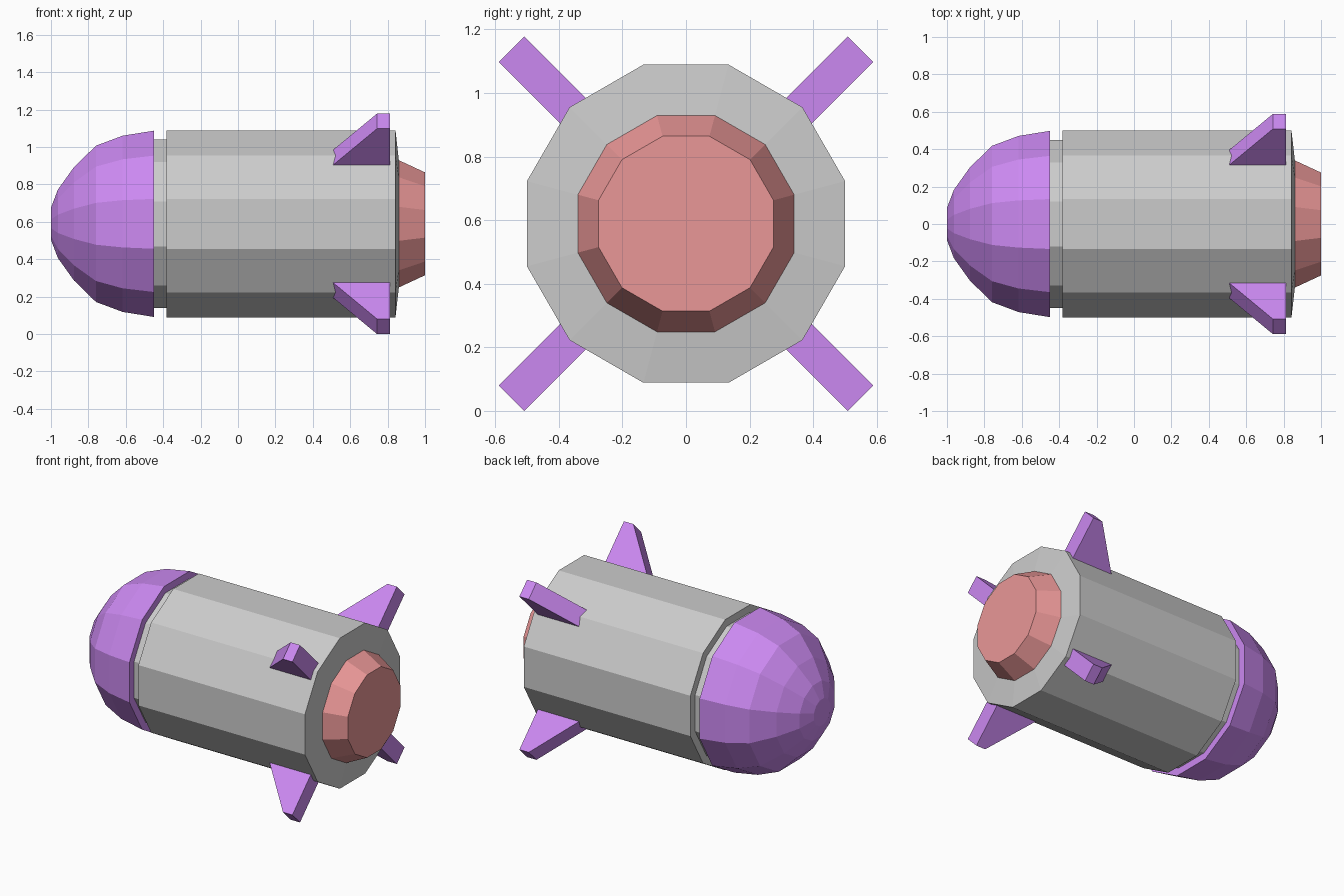
import bpy, bmesh
from math import sin, cos, pi, radians
from mathutils import Matrix, Vector

if "Cube" in bpy.data.objects:
    bpy.data.objects.remove(bpy.data.objects["Cube"])

SIDES = 12
CENTRE_Z = 0.589


def material(name, rgb):
    mat = bpy.data.materials.new(name)
    mat.diffuse_color = (*rgb, 1)
    mat.use_nodes = True
    mat.node_tree.nodes["Principled BSDF"].inputs["Base Color"].default_value = mat.diffuse_color
    return mat


def finish(bm, name, mat):
    bmesh.ops.recalc_face_normals(bm, faces=bm.faces)
    mesh = bpy.data.meshes.new(name)
    bm.to_mesh(mesh)
    bm.free()
    if mat:
        mesh.materials.append(mat)
    obj = bpy.data.objects.new(name, mesh)
    obj.location.z = CENTRE_Z
    bpy.context.collection.objects.link(obj)
    return obj


def lathe(name, profile, mat=None):
    """Twelve-sided solid along x from (x, flat-to-centre radius) pairs."""
    bm = bmesh.new()
    rings = []
    for x, apothem in profile:
        r = apothem / cos(pi / SIDES)
        angles = [2 * pi * (i + 0.5) / SIDES for i in range(SIDES)]
        rings.append([bm.verts.new((x, r * cos(a), r * sin(a))) for a in angles])
    for a, b in zip(rings, rings[1:]):
        for i in range(SIDES):
            j = (i + 1) % SIDES
            bm.faces.new((a[i], a[j], b[j], b[i]))
    bm.faces.new(rings[0])
    bm.faces.new(rings[-1])
    return finish(bm, name, mat)


def fin(name, angle, mat):
    """Flat plate with a swept leading edge, turned about the x axis."""
    bm = bmesh.new()
    outline = [(0.464, 0.45), (0.743, 0.776), (0.812, 0.776), (0.812, 0.45)]
    half = 0.057
    face = bm.faces.new([bm.verts.new((x, -half, r)) for x, r in outline])
    ext = bmesh.ops.extrude_face_region(bm, geom=[face])
    verts = [v for v in ext["geom"] if isinstance(v, bmesh.types.BMVert)]
    bmesh.ops.translate(bm, verts=verts, vec=Vector((0, 2 * half, 0)))
    bm.transform(Matrix.Rotation(angle, 4, 'X'))
    return finish(bm, name, mat)


purple = material("purple", (0.60, 0.25, 0.88))
red = material("red", (0.82, 0.31, 0.31))

# Rounded nose
lathe("nose_cone", [(-1.0, 0.086), (-0.963, 0.183), (-0.877, 0.303),
                    (-0.759, 0.418), (-0.617, 0.471), (-0.449, 0.498)], purple)
# Narrow collar behind the nose, then the main barrel with its shallow end
lathe("body", [(-0.449, 0.45), (-0.382, 0.45), (-0.382, 0.5),
               (0.842, 0.5), (0.86, 0.34)])
# Tapered engine nozzle
lathe("nozzle", [(0.86, 0.34), (1.0, 0.275)], red)
# Four diagonal fins
for k in range(4):
    fin(f"fin_{k + 1}", radians(45 + 90 * k), purple)
